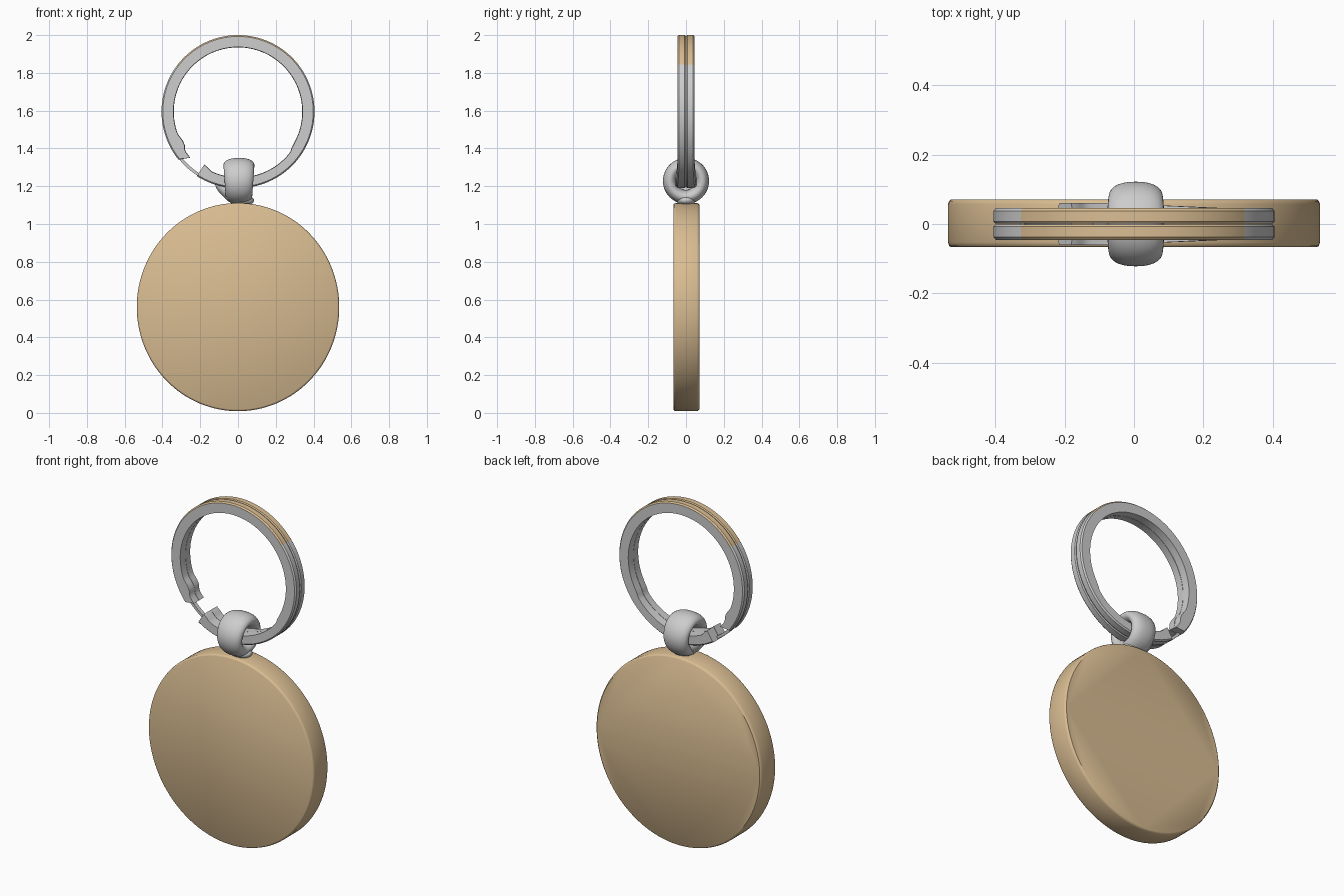
import bpy, bmesh, math
from mathutils import Matrix

if "Cube" in bpy.data.objects:
    bpy.data.objects.remove(bpy.data.objects["Cube"])


def material(name, rgb):
    m = bpy.data.materials.new(name)
    m.diffuse_color = (*rgb, 1)
    m.use_nodes = True
    m.node_tree.nodes["Principled BSDF"].inputs["Base Color"].default_value = m.diffuse_color
    return m


TAN = material("warm_tan", (0.70, 0.51, 0.29))
GREY = material("steel_grey", (0.61, 0.61, 0.61))


def finish(bm, name, mats, angle=30):
    bmesh.ops.recalc_face_normals(bm, faces=bm.faces)
    me = bpy.data.meshes.new(name)
    bm.to_mesh(me)
    bm.free()
    ob = bpy.data.objects.new(name, me)
    bpy.context.collection.objects.link(ob)
    for m in mats:
        me.materials.append(m)
    bpy.ops.object.select_all(action='DESELECT')
    ob.select_set(True)
    bpy.context.view_layer.objects.active = ob
    bpy.ops.object.shade_smooth_by_angle(angle=math.radians(angle))
    return ob


def loft(bm, sections, closed=False):
    """Skin closed cross-sections; cap the ends unless the sweep is closed."""
    rows = [[bm.verts.new(p) for p in s] for s in sections]
    n = len(rows[0])
    for i in range(len(rows) if closed else len(rows) - 1):
        a, b = rows[i], rows[(i + 1) % len(rows)]
        for j in range(n):
            k = (j + 1) % n
            bm.faces.new((a[j], a[k], b[k], b[j]))
    if not closed:
        bm.faces.new(rows[0])
        bm.faces.new(rows[-1][::-1])


def lerp_table(table, x):
    for (x0, y0), (x1, y1) in zip(table, table[1:]):
        if x <= x1:
            return y0 + (y1 - y0) * max(0, x - x0) / (x1 - x0)
    return table[-1][1]


# Medallion: slightly taller than wide, bevelled rims
bm = bmesh.new()
prof = [(0.983, -0.067), (0.994, -0.063), (1, -0.053),
        (1, 0.057), (0.994, 0.066), (0.983, 0.071)]
N = 128
secs = []
for s, y in prof:
    secs.append([(0.536 * s * math.cos(2 * math.pi * i / N), y,
                  0.56 + 0.551 * s * math.sin(2 * math.pi * i / N)) for i in range(N)])
loft(bm, secs)
finish(bm, "medallion", [TAN], 40)

# Split ring: two mirrored coils, with a gap at the lower left
CZ = 1.595
INNER = [(237, .332), (241, .334), (246, .346), (300, .350), (322, .350), (326, .342),
         (332, .340), (560, .340), (567, .330), (572, .332), (576, .348), (584.4, .352)]


def polar(r, deg, y):
    a = math.radians(deg)
    return (r * math.cos(a), y, CZ + r * math.sin(a))


for side, name in ((-1, "ring_front_coil"), (1, "ring_back_coil")):
    bm = bmesh.new()
    secs = []
    steps = 150
    for i in range(steps + 1):
        d = 237.5 + (581.5 - 237.5) * i / steps
        ri = lerp_table(INNER, d)
        off = 0.015 * max(0, min(1, (310 - d) / 55))   # end flares outwards
        y0, y1 = 0.001, 0.046 + off
        end = max(0, (d - 575) / 6.5) * 2.5            # slanted left end
        secs.append([polar(r, d + e * end, side * y) for r, y, e in (
            (ri, y0, 1), (.400, y0, -1), (.405, y0 + .006, -1),
            (.405, y1 - .008, -1), (.398, y1, -1), (ri + .002, y1, 1))])
    loft(bm, secs)
    bm.normal_update()
    bmesh.ops.recalc_face_normals(bm, faces=bm.faces)
    # Tan band along the outer edge at the top
    for f in bm.faces:
        c = f.calc_center_median()
        radial = (f.normal.x * c.x + f.normal.z * (c.z - CZ)) / 0.4
        if c.z > 1.84 and radial > 0.4:
            f.material_index = 1
    finish(bm, name, [GREY, TAN])

# Thin strip bridging the gap
bm = bmesh.new()
loft(bm, [[polar(r, d, y) for r, y in ((.385, -.012), (.401, -.012), (.401, .012), (.385, .012))]
          for d in range(215, 245, 3)])
finish(bm, "ring_gap_strip", [GREY])

# Link: wide, rounded torus around the ring's bottom
bm = bmesh.new()
secs = []
for i in range(56):
    a = 2 * math.pi * i / 56
    s = []
    for j in range(28):
        t = 2 * math.pi * j / 28
        r = 0.085 + 0.037 * math.cos(t)
        c, q = math.cos(a), math.sin(t)
        x = 0.005 + (0.076 + 0.006 * c) * math.copysign(abs(q) ** 0.85, q)
        s.append((x, r * math.sin(a), 1.228 + r * c))
    secs.append(s)
loft(bm, secs, closed=True)
finish(bm, "link", [GREY], 60)

# Slanted foot joining link and medallion
bm = bmesh.new()
M = (Matrix.Translation((-0.035, 0, 1.16)) @ Matrix.Rotation(math.radians(38), 4, 'Y')
     @ Matrix.Diagonal((0.105, 0.045, 0.04, 1)))
bmesh.ops.create_uvsphere(bm, u_segments=32, v_segments=16, radius=1, matrix=M)
M = Matrix.Translation((0.02, 0, 1.125)) @ Matrix.Diagonal((0.065, 0.05, 0.03, 1))
bmesh.ops.create_uvsphere(bm, u_segments=32, v_segments=16, radius=1, matrix=M)
finish(bm, "link_foot", [GREY], 60)
